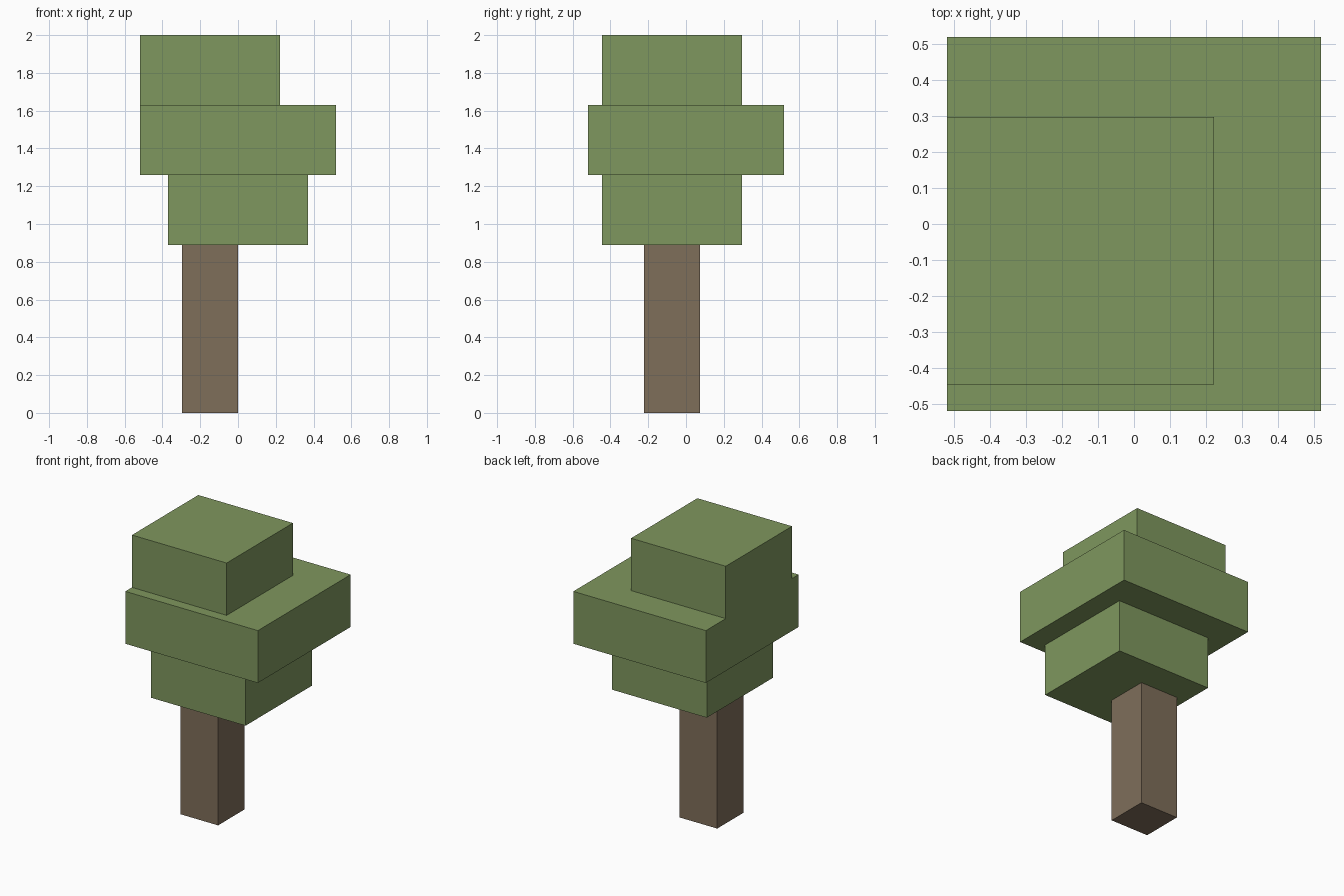
import bpy
from mathutils import Vector

old = bpy.data.objects.get("Cube")
if old:
    bpy.data.objects.remove(old, do_unlink=True)

UNIT = 2 / 27  # the tree is laid out on a grid 27 units tall


def make_material(name, color):
    mat = bpy.data.materials.new(name)
    mat.use_nodes = True
    mat.diffuse_color = color
    bsdf = next(n for n in mat.node_tree.nodes if n.type == 'BSDF_PRINCIPLED')
    bsdf.inputs["Base Color"].default_value = color
    bsdf.inputs["Roughness"].default_value = 0.9
    return mat


def make_block(name, low, high, mat):
    """Box between two grid corners."""
    low, high = Vector(low) * UNIT, Vector(high) * UNIT
    bpy.ops.mesh.primitive_cube_add(size=1, location=(low + high) / 2)
    block = bpy.context.object
    block.name = name
    block.scale = high - low
    bpy.ops.object.transform_apply(location=False, rotation=False, scale=True)
    block.data.materials.append(mat)
    return block


bark = make_material("bark brown", (0.212, 0.156, 0.102, 1))
leaf = make_material("leaf green", (0.212, 0.310, 0.112, 1))

# Trunk
make_block("trunk", (-4, -3, 0), (0, 1, 12), bark)

# Foliage, three stacked slabs
make_block("lower_foliage", (-5, -6, 12), (5, 4, 17), leaf)
make_block("middle_foliage", (-7, -7, 17), (7, 7, 22), leaf)
make_block("upper_foliage", (-7, -6, 22), (3, 4, 27), leaf)
